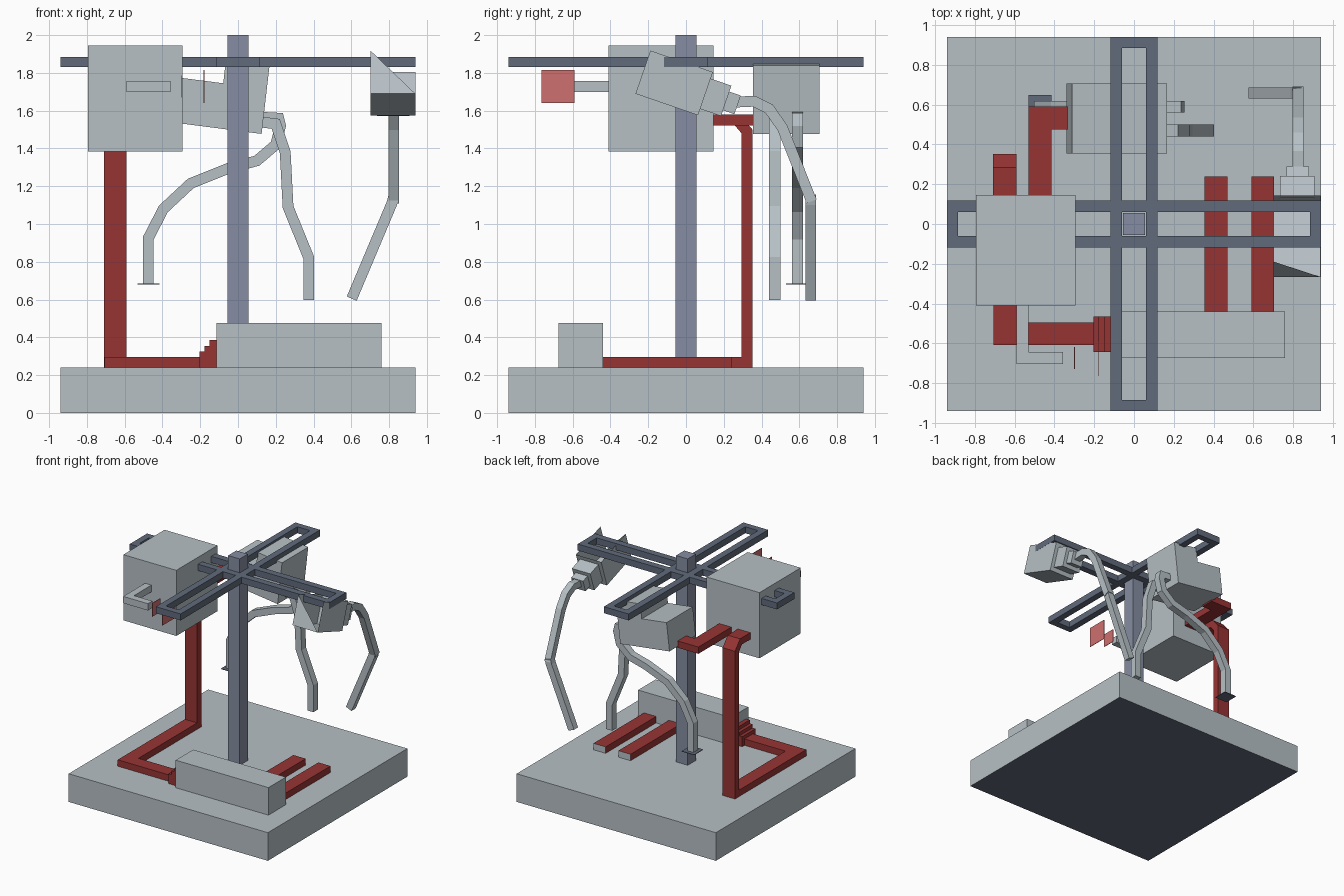
import bpy, bmesh, math
from mathutils import Vector, Matrix

if "Cube" in bpy.data.objects:
    bpy.data.objects.remove(bpy.data.objects["Cube"])


def material(name, rgb):
    m = bpy.data.materials.new(name)
    m.diffuse_color = (*rgb, 1)
    m.use_nodes = True
    m.node_tree.nodes["Principled BSDF"].inputs["Base Color"].default_value = m.diffuse_color
    return m


GREY = material("pale_grey", (0.47, 0.53, 0.56))
RED = material("dark_red", (0.31, 0.034, 0.034))
SLATE = material("slate", (0.12, 0.147, 0.20))
STEEL = material("steel_blue", (0.24, 0.27, 0.36))
PINK = material("pink", (0.62, 0.16, 0.16))


def finish(name, bm, *mats):
    bmesh.ops.recalc_face_normals(bm, faces=bm.faces)
    me = bpy.data.meshes.new(name)
    bm.to_mesh(me)
    bm.free()
    ob = bpy.data.objects.new(name, me)
    bpy.context.collection.objects.link(ob)
    for m in mats:
        me.materials.append(m)
    return ob


def paint(ob, direction):
    """Give faces that look along a direction the second material."""
    for p in ob.data.polygons:
        if p.normal.dot(Vector(direction)) > 0.9:
            p.material_index = 1


def box(name, x, y, z, *mats, tilt=0):
    """Box from min/max ranges, optionally tilted about the x axis."""
    bm = bmesh.new()
    bmesh.ops.create_cube(bm, size=1)
    size = [r[1] - r[0] for r in (x, y, z)]
    mid = Vector([(r[0] + r[1]) / 2 for r in (x, y, z)])
    bm.transform(Matrix.Translation(mid) @ Matrix.Rotation(tilt, 4, 'X') @ Matrix.Diagonal((*size, 1)))
    return finish(name, bm, *mats)


def tube(name, pts, side, width, thick, mat):
    """Rectangular tube with mitred joints along a flat path; side is across the path."""
    pts, u = [Vector(p) for p in pts], Vector(side)
    dirs = [(b - a).normalized() for a, b in zip(pts, pts[1:])]
    bm, rings = bmesh.new(), []
    for i, p in enumerate(pts):
        a, b = dirs[max(i - 1, 0)], dirs[min(i, len(dirs) - 1)]
        t = (a + b).normalized()
        v = t.cross(u).normalized() * (thick / 2 / max(t.dot(a), 0.5))
        w = u * width / 2
        rings.append([bm.verts.new(p + q) for q in (w + v, v - w, -w - v, w - v)])
    for r, s in zip(rings, rings[1:]):
        for k in range(4):
            bm.faces.new((r[k], r[(k + 1) % 4], s[(k + 1) % 4], s[k]))
    bm.faces.new(rings[0])
    bm.faces.new(rings[-1])
    return finish(name, bm, mat)


def prism(name, profile, y0, y1, mat):
    """Extrude an x-z outline along y."""
    bm = bmesh.new()
    a, b = ([bm.verts.new((x, y, z)) for x, z in profile] for y in (y0, y1))
    bm.faces.new(a)
    bm.faces.new(b)
    for k in range(len(a)):
        n = (k + 1) % len(a)
        bm.faces.new((a[k], a[n], b[n], b[k]))
    return finish(name, bm, mat)


# Base slab with slate underside, central post, low bench
paint(box("base", (-.94, .94), (-.94, .94), (0, .24), GREY, SLATE), (0, 0, -1))
box("post", (-.055, .055), (-.055, .055), (.24, 2), STEEL)
box("bench", (-.115, .76), (-.675, -.44), (.24, .475), GREY)

# Crossed overhead frames: two rails and two end bars each
Z = (1.83, 1.885)
for s in (-1, 1):
    near, end = sorted((s * .06, s * .117)), sorted((s * .885, s * .94))
    box("frame_rail_x", (-.94, .94), near, Z, SLATE)
    box("frame_rail_y", near, (-.94, .94), Z, SLATE)
    box("frame_end_x", end, (-.06, .06), Z, SLATE)
    box("frame_end_y", (-.06, .06), end, Z, SLATE)

# Tank with its bent spout and two warning plates
box("tank", (-.795, -.295), (-.41, .145), (1.385, 1.945), GREY)
tube("spout", [(-.56, -.40, 1.727), (-.56, -.674, 1.727), (-.357, -.674, 1.727)],
     (0, 0, 1), .058, .06, GREY)
box("large_spray_plate", (-.182, -.178), (-.765, -.59), (1.64, 1.815), PINK)
box("small_spray_plate", (-.302, -.298), (-.73, -.62), (1.67, 1.785), PINK)

# Red pipes: riser, floor run, stepped joint and link to the second unit
tube("riser_pipe", [(-.65, .323, .24), (-.65, .323, 1.49), (-.65, .27, 1.552), (-.65, .14, 1.552)],
     (1, 0, 0), .117, .057, RED)
box("floor_pipe_long", (-.708, -.592), (-.61, .30), (.24, .295), RED)
box("floor_pipe_short", (-.592, -.19), (-.61, -.495), (.24, .295), RED)
for x, z in ((-.205, .325), (-.178, .355), (-.15, .385)):
    box("pipe_step", (x, -.11), (-.645, -.465), (.24, z), RED)
box("link_pipe_long", (-.53, -.415), (.14, .59), (1.522, 1.58), RED)
box("link_pipe_short", (-.415, -.325), (.475, .59), (1.522, 1.58), RED)
for x in (.355, .59):
    paint(box("floor_outlet", (x, x + .115), (-.45, .24), (.24, .295), RED, GREY), (0, 1, 0))

# Tilted second unit with a raised half, and two hanging hoses
prism("tilted_unit", [(-.34, 1.537), (.125, 1.477), (.167, 1.84), (-.064, 1.868), (-.078, 1.745),
                      (-.312, 1.775)], .355, .708, GREY)
long_path = [(.12, 1.565), (.215, 1.56), (.225, 1.52), (.2, 1.42), (.1, 1.335), (-.05, 1.295),
             (-.25, 1.215), (-.395, 1.08), (-.475, .925), (-.475, .683)]
short_path = [(.12, 1.54), (.2, 1.53), (.25, 1.38), (.265, 1.09), (.375, .82), (.375, .597)]
for name, y, path in (("long_hose", .59, long_path), ("short_hose", .47, short_path)):
    tube(name, [(x, y, z) for x, z in path], (0, 1, 0), .06, .057, GREY)
box("hose_plate", (-.532, -.415), (.53, .65), (.68, .685), SLATE)

# Open scoop: no lid, front closed by a single triangle
tilt = -math.radians(19)
place = Matrix.Translation((.82, -.0625, 1.747)) @ Matrix.Rotation(tilt, 4, 'X')
bm = bmesh.new()
bmesh.ops.create_cube(bm, size=1)
bm.normal_update()
opened = [f for f in bm.faces if f.normal.z > .9 or f.normal.y < -.9]
bmesh.ops.delete(bm, geom=opened, context='FACES_ONLY')
front = [v for v in bm.verts if v.co.y < 0 and not (v.co.x > 0 and v.co.z > 0)]
bm.faces.new(front)
bm.transform(place @ Matrix.Diagonal((.238, .35, .242, 1)))
finish("scoop", bm, GREY)

# Scoop neck and its hose
box("neck_wide", (.735, .908), (.098, .216), (1.586, 1.756), GREY, tilt=tilt)
box("neck_narrow", (.768, .88), (.205, .275), (1.59, 1.694), GREY, tilt=tilt)
tube("scoop_hose_upper", [(.825, .25, 1.645), (.825, .36, 1.65), (.825, .44, 1.61), (.825, .51, 1.51),
                          (.825, .665, 1.12)], (1, 0, 0), .055, .057, GREY)
tube("scoop_hose_lower", [(.825, .66, 1.15), (.815, .66, 1.11), (.602, .66, .605)],
     (0, 1, 0), .055, .057, GREY)
